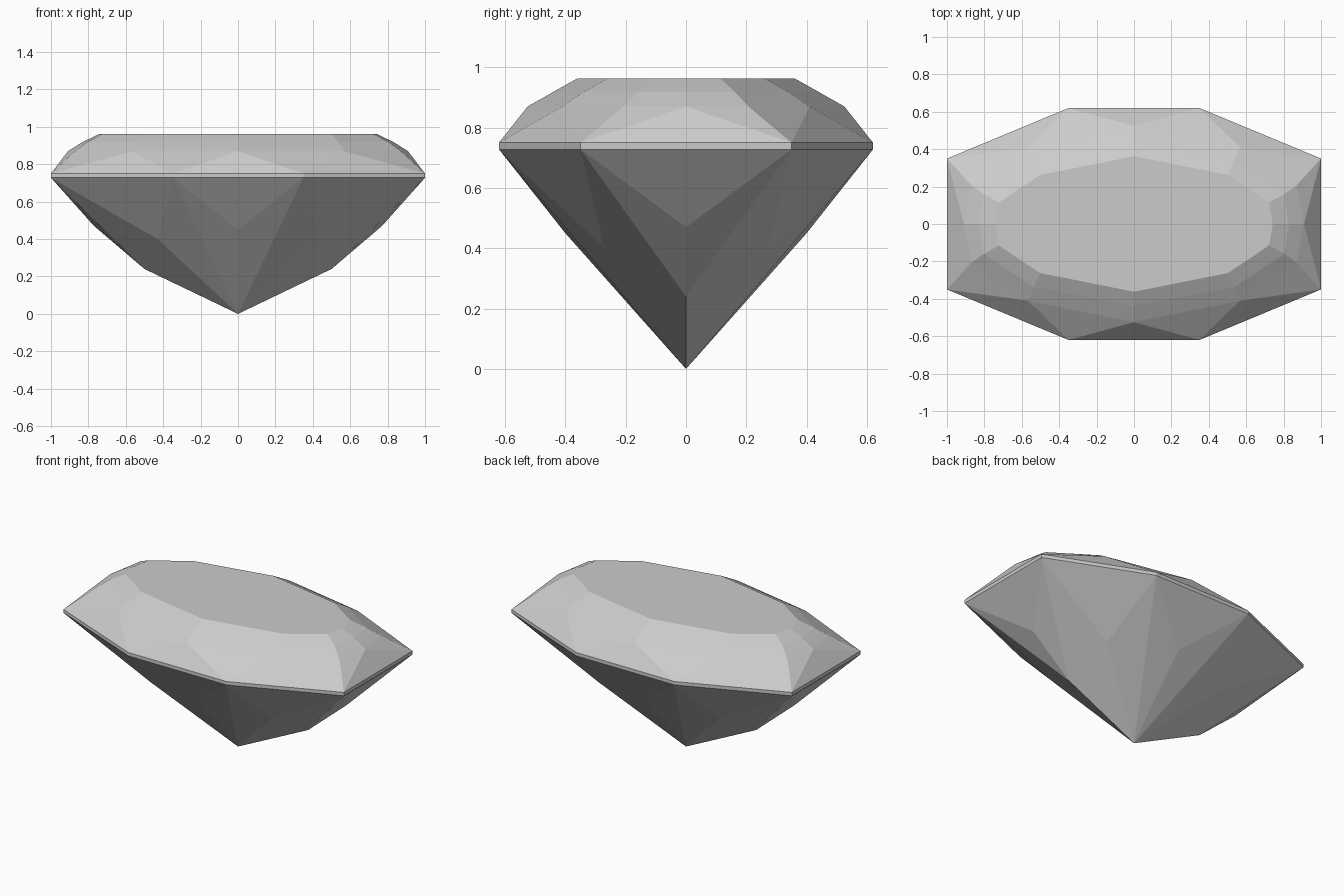
import bpy
import bmesh

old = bpy.data.objects.get("Cube")
if old:
    bpy.data.objects.remove(old, do_unlink=True)

grey = bpy.data.materials.new("gem grey")
grey.use_nodes = True
colour = (0.6, 0.6, 0.6, 1)
grey.diffuse_color = colour
grey.node_tree.nodes["Principled BSDF"].inputs["Base Color"].default_value = colour


def quarter_gem(name, points, facets):
    """Build the facets of one quarter and mirror them across x and y."""
    bm = bmesh.new()
    verts = {key: bm.verts.new(co) for key, co in points.items()}
    for facet in facets:
        bm.faces.new([verts[key] for key in facet.split()])
    # Mirror the quarter twice, welding the seams
    for axis in "XY":
        bmesh.ops.mirror(bm, geom=bm.verts[:] + bm.edges[:] + bm.faces[:],
                         axis=axis, merge_dist=0.001)
        bmesh.ops.remove_doubles(bm, verts=bm.verts[:], dist=0.001)
    bmesh.ops.recalc_face_normals(bm, faces=bm.faces[:])
    # Join the halves of facets that lie flat across the seams
    bmesh.ops.dissolve_limit(bm, angle_limit=0.002, verts=[], edges=bm.edges[:])
    mesh = bpy.data.meshes.new(name)
    bm.to_mesh(mesh)
    bm.free()
    mesh.materials.append(grey)
    obj = bpy.data.objects.new(name, mesh)
    bpy.context.collection.objects.link(obj)
    return obj


def ring(prefix, outline, z):
    """Name the points of one level of the cut, from the long side to the end."""
    return {prefix + str(i): (x, y, z) for i, (x, y) in enumerate(outline)}


points = {}
# Girdle: the widest outline, at two heights
girdle = [(0, 0.62), (0.35, 0.62), (1, 0.35), (1, 0)]
points |= ring("low", girdle, 0.728)
points |= ring("high", girdle, 0.75)
# Crown: three levels that step in to the table
points |= ring("a", [(0, 0.525), (0.567, 0.41), (0.87, 0.207), (0.909, 0)], 0.87)
points |= ring("b", [(0, 0.437), (0.536, 0.337), (0.804, 0.16), (0.829, 0)], 0.92)
points |= ring("table", [(0, 0.362), (0.503, 0.262), (0.722, 0.115), (0.742, 0)], 0.962)
points["centre"] = (0, 0, 0.962)
# Pavilion: facet tips, the keel ends and the bottom point
points |= {"side": (0, 0.4, 0.45), "corner": (0.43, 0.27, 0.4),
           "end": (0.77, 0, 0.47), "keel": (0.5, 0, 0.24), "tip": (0, 0, 0)}

facets = ["table0 table1 table2 table3 centre"]
for i in range(3):
    j = i + 1
    facets += [f"low{i} low{j} high{j} high{i}",
               f"a{i} a{j} b{j} b{i}",
               f"b{i} b{j} table{j} table{i}"]
# Crown triangles above the girdle
facets += ["high0 high1 a0", "high1 a1 a0", "high1 high2 a1",
           "high2 a2 a1", "high2 a3 a2", "high2 high3 a3"]
# Pavilion facets below the girdle
facets += ["low0 side low1", "low1 side tip", "low1 tip corner",
           "low1 corner low2", "low2 corner tip keel",
           "low2 keel end", "low2 end low3"]

quarter_gem("cut_gem", points, facets)
